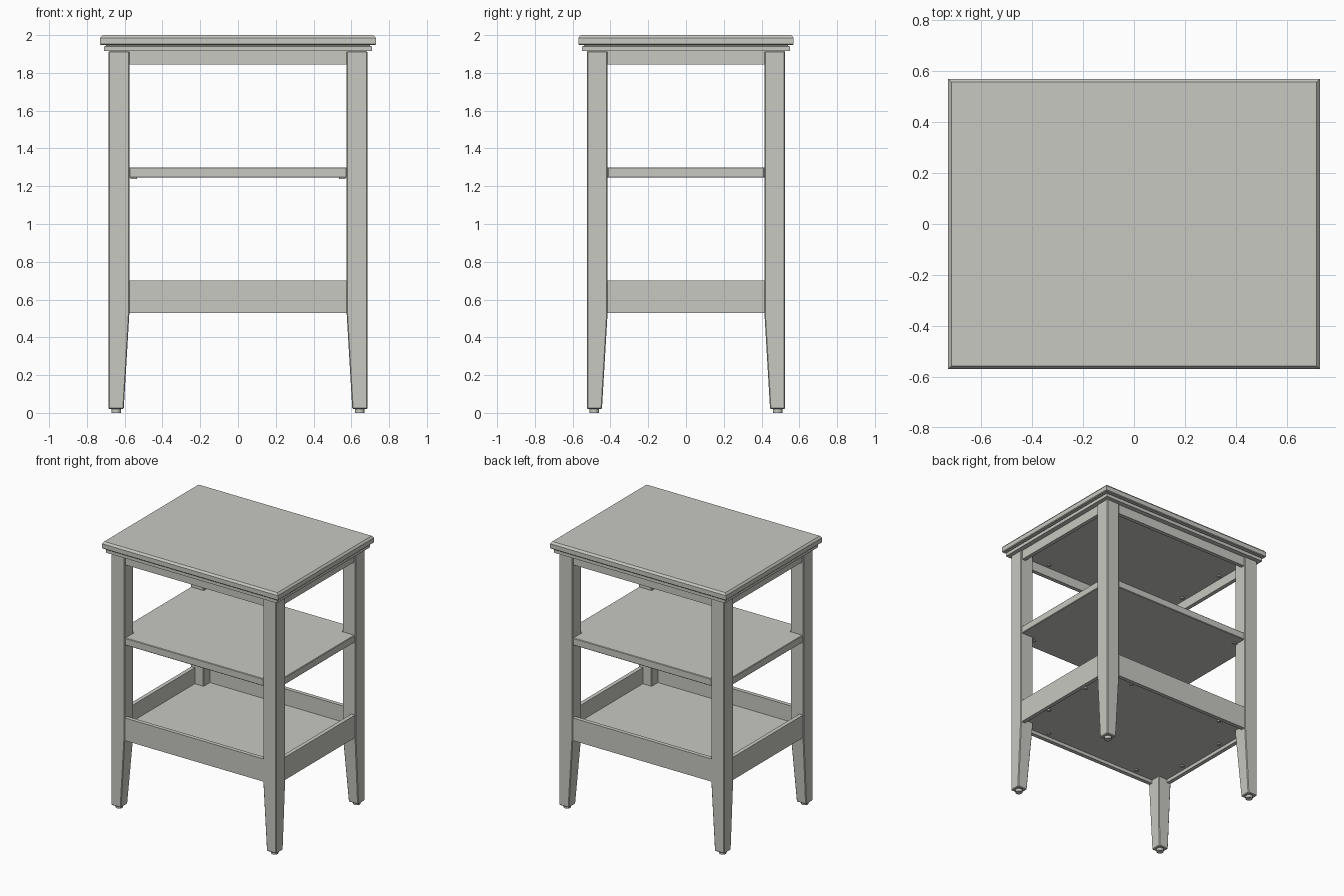
import bpy
import bmesh

if "Cube" in bpy.data.objects:
    bpy.data.objects.remove(bpy.data.objects["Cube"])

paint = bpy.data.materials.new("light_grey_paint")
paint.use_nodes = True
GREY = (0.58, 0.58, 0.54, 1)
paint.diffuse_color = GREY
paint.node_tree.nodes["Principled BSDF"].inputs["Base Color"].default_value = GREY

# Outer faces of the legs and the inner faces between them
OX, OY = 0.685, 0.525
IX, IY = 0.575, 0.415


def finish(name, bm, bevel=0):
    bmesh.ops.recalc_face_normals(bm, faces=bm.faces)
    mesh = bpy.data.meshes.new(name)
    bm.to_mesh(mesh)
    bm.free()
    obj = bpy.data.objects.new(name, mesh)
    bpy.context.collection.objects.link(obj)
    mesh.materials.append(paint)
    if bevel:
        mod = obj.modifiers.new("soft_edge", "BEVEL")
        mod.width = bevel
        mod.segments = 1
        mod.limit_method = "ANGLE"
    return obj


def loft(name, outlines, bevel=0):
    """Skin a stack of (outline points, height) rings and cap both ends."""
    bm = bmesh.new()
    rings = [[bm.verts.new((x, y, z)) for x, y in pts] for pts, z in outlines]
    for low, high in zip(rings, rings[1:]):
        for i in range(len(low)):
            j = (i + 1) % len(low)
            bm.faces.new((low[i], low[j], high[j], high[i]))
    bm.faces.new(rings[0][::-1])
    bm.faces.new(rings[-1])
    return finish(name, bm, bevel)


def rect(x0, x1, y0, y1):
    return [(x0, y0), (x1, y0), (x1, y1), (x0, y1)]


def box(name, x0, x1, y0, y1, z0, z1, bevel=0):
    pts = rect(x0, x1, y0, y1)
    return loft(name, [(pts, z0), (pts, z1)], bevel)


def disc(name, x, y, z0, z1, radius):
    bm = bmesh.new()
    bmesh.ops.create_cone(bm, cap_ends=True, segments=16, radius1=radius,
                          radius2=radius, depth=z1 - z0)
    bmesh.ops.translate(bm, verts=bm.verts, vec=(x, y, (z0 + z1) / 2))
    return finish(name, bm)


def notched(inset):
    """Rectangle reaching the leg fronts, with corners cut out for the legs."""
    ox, oy = OX - inset, OY - inset
    return [(-IX, -oy), (IX, -oy), (IX, -IY), (ox, -IY), (ox, IY), (IX, IY),
            (IX, oy), (-IX, oy), (-IX, IY), (-ox, IY), (-ox, -IY), (-IX, -IY)]


# Table top with chamfered edges, groove and moulding, as one stepped profile
profile = [(0.02, 1.915), (0.02, 1.94), (0.03, 1.942), (0.03, 1.947),
           (0.005, 1.947), (0, 1.952), (0, 1.985), (0.012, 2)]
loft("table_top", [(rect(i - 0.73, 0.73 - i, i - 0.57, 0.57 - i), z)
                   for i, z in profile])

# Legs: straight above, tapered on the two inner faces below, with a foot disc
for sx, side in ((1, "left"), (-1, "right")):
    for sy, end in ((-1, "front"), (1, "back")):
        def section(taper):
            return rect(sx * (IX + taper), sx * OX, sy * (IY + taper), sy * OY)
        tag = f"{end}_{side}"
        loft(f"{tag}_leg", [(section(0.03), 0.02), (section(0), 0.53),
                            (section(0), 1.915)], 0.005)
        disc(f"{tag}_foot", sx * 0.645, sy * 0.485, 0, 0.021, 0.025)

# Aprons under the top and deep rails around the tray
for part, z0, z1, inset, thick in (("apron", 1.845, 1.915, 0.012, 0.03),
                                   ("rail", 0.53, 0.7, 0.006, 0.03)):
    for s, end, side in ((-1, "front", "right"), (1, "back", "left")):
        fy, fx = OY - inset, OX - inset
        box(f"{end}_{part}", -IX, IX, s * (fy - thick), s * fy, z0, z1)
        box(f"{side}_{part}", s * (fx - thick), s * fx, -IY, IY, z0, z1)

# Middle shelf and tray floor, both notched around the legs
loft("middle_shelf", [(notched(0.006), 1.245), (notched(0.006), 1.3)], 0.004)
loft("tray_floor", [(notched(0.03), 0.555), (notched(0.03), 0.58)])

# Small fixings under the top, shelf corners and tray floor
for sx in (-1, 1):
    for sy in (-1, 1):
        box("shelf_pin", sx * 0.535, sx * 0.57, sy * 0.43, sy * 0.45,
            1.238, 1.247)
        for part, z in (("top_fixing", 1.915), ("tray_fixing", 0.555)):
            disc(part, sx * 0.4, sy * 0.45, z - 0.008, z + 0.002, 0.014)
            disc(part, sx * 0.61, sy * 0.2, z - 0.008, z + 0.002, 0.014)
